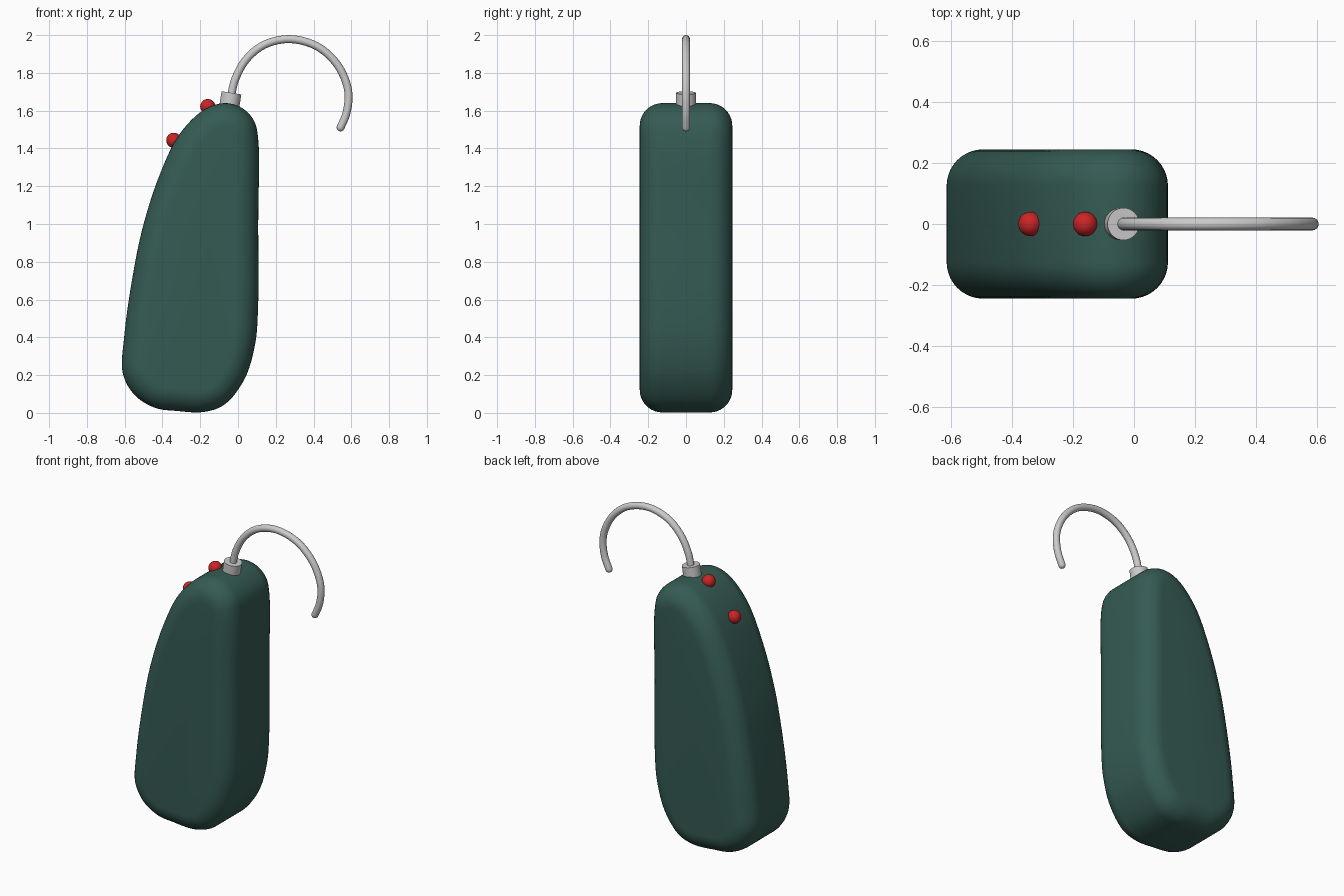
import bpy, bmesh, math
from mathutils import Vector

if "Cube" in bpy.data.objects:
    bpy.data.objects.remove(bpy.data.objects["Cube"])

def material(name, rgb):
    m = bpy.data.materials.new(name)
    m.diffuse_color = (*rgb, 1)
    m.use_nodes = True
    m.node_tree.nodes["Principled BSDF"].inputs["Base Color"].default_value = m.diffuse_color
    return m

green = material("dark_green", (0.036, 0.105, 0.088))
red = material("red", (0.6, 0.018, 0.018))

def smooth_path(pts, steps, closed):
    # Catmull-Rom through the points, centripetal spacing
    p = [Vector(q) for q in pts]
    n = len(p)
    if not closed:
        p = [2 * p[0] - p[1]] + p + [2 * p[-1] - p[-2]]
    out = []
    for i in range(n if closed else n - 1):
        a, b, c, d = (p[(i + k - 1) % n] for k in range(4)) if closed else p[i:i + 4]
        t1 = (b - a).length ** .5
        t2 = t1 + (c - b).length ** .5
        t3 = t2 + (d - c).length ** .5
        for s in range(steps):
            t = t1 + (t2 - t1) * s / steps
            a1 = a.lerp(b, t / t1)
            a2 = b.lerp(c, (t - t1) / (t2 - t1))
            a3 = c.lerp(d, (t - t2) / (t3 - t2))
            out.append(a1.lerp(a2, t / t2).lerp(a2.lerp(a3, (t - t1) / (t3 - t1)), (t - t1) / (t2 - t1)))
    return out if closed else out + [p[-2]]

def loft(name, rings, mat=None):
    # Skin a row of closed rings and cap both ends
    bm = bmesh.new()
    rows = [[bm.verts.new(v) for v in r] for r in rings]
    n = len(rows[0])
    for r0, r1 in zip(rows, rows[1:]):
        for i in range(n):
            j = (i + 1) % n
            bm.faces.new((r0[i], r0[j], r1[j], r1[i]))
    bm.faces.new(rows[0])
    bm.faces.new(rows[-1])
    bmesh.ops.recalc_face_normals(bm, faces=bm.faces)
    me = bpy.data.meshes.new(name)
    bm.to_mesh(me)
    bm.free()
    ob = bpy.data.objects.new(name, me)
    bpy.context.collection.objects.link(ob)
    if mat:
        me.materials.append(mat)
    smooth(ob)
    return ob

def smooth(ob):
    bpy.ops.object.select_all(action='DESELECT')
    ob.select_set(True)
    bpy.context.view_layer.objects.active = ob
    bpy.ops.object.shade_smooth_by_angle(angle=math.radians(40))

# Body: side outline (x, z), counter-clockwise, with rounded front and back rims
outline = smooth_path([
    (-0.32, 0.01), (-0.18, 0.005), (-0.07, 0.045), (0.035, 0.18), (0.09, 0.36),
    (0.106, 0.55), (0.107, 1.0), (0.106, 1.46), (0.083, 1.55), (0.02, 1.615), (-0.07, 1.64),
    (-0.18, 1.605), (-0.31, 1.475), (-0.415, 1.26), (-0.505, 0.98), (-0.56, 0.71),
    (-0.603, 0.40), (-0.61, 0.21), (-0.548, 0.095), (-0.44, 0.027)], 6, True)
n = len(outline)
normals = []
for i in range(n):
    t = (outline[(i + 1) % n] - outline[i - 1]).normalized()
    normals.append(Vector((t.y, -t.x)))
half, rim = 0.245, 0.12
section = [(rim * (1 - math.sin(a)), half - rim + rim * math.cos(a))
           for a in (math.radians(9 * k) for k in range(11))]
section += [(d, -y) for d, y in reversed(section)]
loft("body", [[(p.x - m.x * d, y, p.y - m.y * d) for p, m in zip(outline, normals)]
              for d, y in section], green)

# Ear hook: round tube along an arc, with a rounded tip
path = smooth_path([
    (-0.043, 1.64), (-0.034, 1.69), (-0.015, 1.766), (0.04, 1.867), (0.135, 1.947), (0.272, 1.979),
    (0.42, 1.94), (0.525, 1.845), (0.577, 1.735), (0.585, 1.66), (0.572, 1.58),
    (0.543, 1.511)], 5, False)
R = 0.021
tangents = [(path[min(i + 1, len(path) - 1)] - path[max(i - 1, 0)]).normalized()
            for i in range(len(path))]
stations = [(p, t, R) for p, t in zip(path, tangents)]
for deg in (20, 40, 60, 80):
    a = math.radians(deg)
    stations.append((path[-1] + tangents[-1] * R * math.sin(a), tangents[-1], R * math.cos(a)))
rings = []
for p, t, r in stations:
    ring = []
    for k in range(16):
        a = math.tau * k / 16
        ring.append((p.x - t.y * r * math.cos(a), r * math.sin(a), p.y + t.x * r * math.cos(a)))
    rings.append(ring)
loft("ear_hook", rings)

# Collar at the base of the hook
bpy.ops.mesh.primitive_cylinder_add(vertices=32, radius=0.053, depth=0.12,
                                    location=(-0.044, 0, 1.635), rotation=(0, math.radians(9), 0))
collar = bpy.context.object
collar.name = "hook_collar"
smooth(collar)

# Two round buttons on the sloping edge
for name, x, z in (("upper_button", -0.16, 1.622), ("lower_button", -0.34, 1.443)):
    bpy.ops.mesh.primitive_uv_sphere_add(segments=32, ring_count=16, radius=0.04, location=(x, 0, z))
    button = bpy.context.object
    button.name = name
    button.data.materials.append(red)
    smooth(button)
